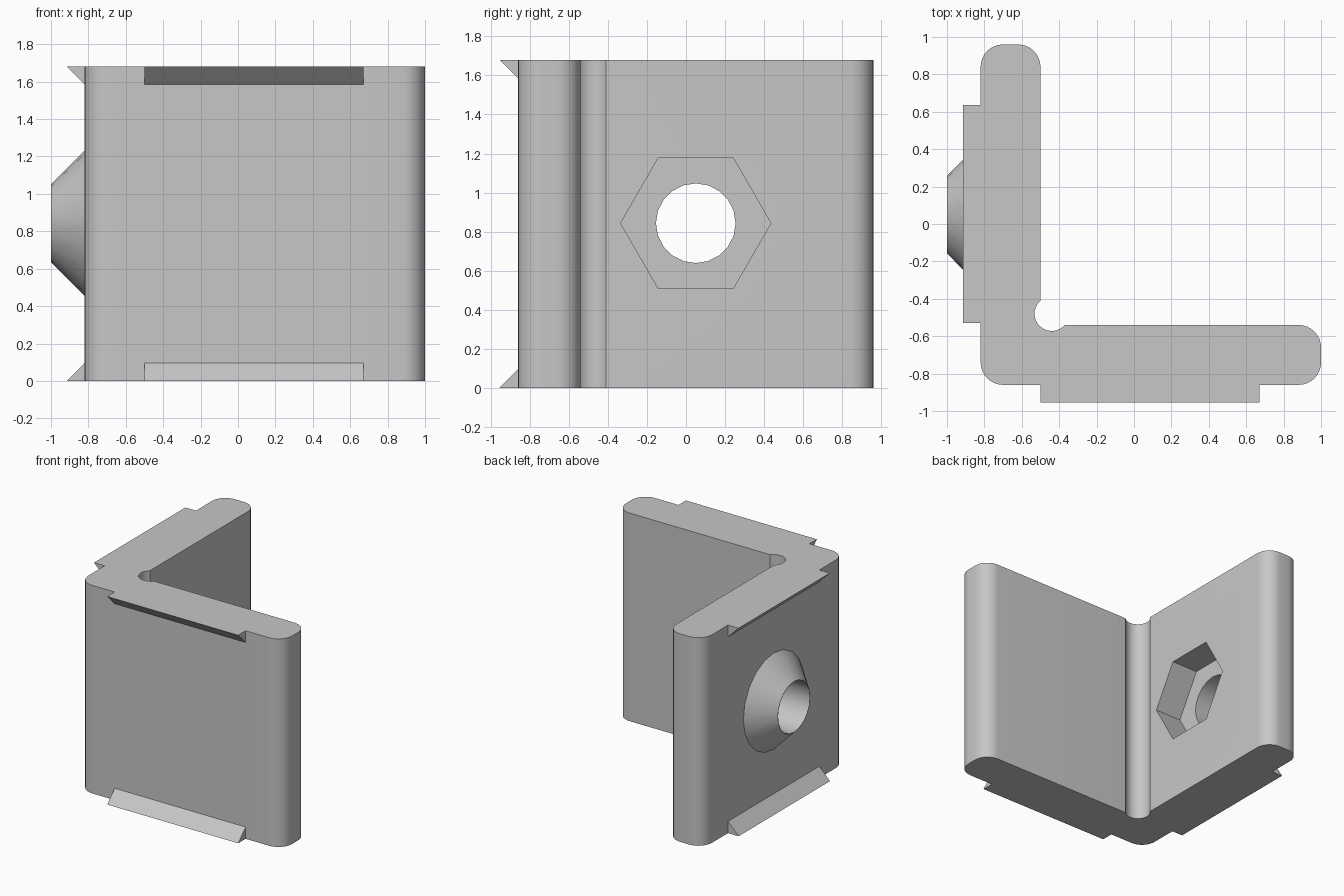
import bpy, bmesh, math
from mathutils import Matrix, Vector

if "Cube" in bpy.data.objects:
    bpy.data.objects.remove(bpy.data.objects["Cube"], do_unlink=True)

H = 1.68                      # bracket height
XO, XI = -0.82, -0.5          # side wall, outer and inner
YO, YI = -0.86, -0.54         # front wall, outer and inner
HOLE_Y, HOLE_Z = 0.05, 0.843  # axis of the boss and hole
LIP = 0.095

grey = bpy.data.materials.new("plain grey")
grey.use_nodes = True
grey.diffuse_color = (0.57, 0.57, 0.57, 1)
grey.node_tree.nodes["Principled BSDF"].inputs["Base Color"].default_value = grey.diffuse_color


def finish(name, bm):
    bmesh.ops.recalc_face_normals(bm, faces=bm.faces)
    mesh = bpy.data.meshes.new(name)
    bm.to_mesh(mesh)
    bm.free()
    mesh.materials.append(grey)
    obj = bpy.data.objects.new(name, mesh)
    bpy.context.collection.objects.link(obj)
    return obj


def extrude(name, points, offset):
    """Closed 3D outline swept along an offset."""
    bm = bmesh.new()
    face = bm.faces.new([bm.verts.new(p) for p in points])
    res = bmesh.ops.extrude_face_region(bm, geom=[face], use_keep_orig=True)
    bmesh.ops.translate(bm, vec=Vector(offset),
                        verts=[v for v in res["geom"] if isinstance(v, bmesh.types.BMVert)])
    return finish(name, bm)


def drum(name, x0, x1, r0, r1, sides, turn=0.0):
    """Cone or prism along x on the hole axis."""
    bm = bmesh.new()
    m = (Matrix.Translation(((x0 + x1) / 2, HOLE_Y, HOLE_Z))
         @ Matrix.Rotation(math.pi / 2, 4, 'Y') @ Matrix.Rotation(turn, 4, 'Z'))
    bmesh.ops.create_cone(bm, cap_ends=True, segments=sides, radius1=r0,
                          radius2=r1, depth=x1 - x0, matrix=m)
    return finish(name, bm)


def arc(cx, cy, r, a0, a1, steps):
    angles = [math.radians(a0 + (a1 - a0) * i / steps) for i in range(steps + 1)]
    return [(cx + r * math.cos(a), cy + r * math.sin(a), 0) for a in angles]


def combine(target, tool, operation):
    mod = target.modifiers.new(operation, 'BOOLEAN')
    mod.operation, mod.object, mod.solver = operation, tool, 'EXACT'
    bpy.context.view_layer.objects.active = target
    bpy.ops.object.modifier_apply(modifier=mod.name)
    bpy.data.objects.remove(tool, do_unlink=True)


# L-shaped body with rounded ends and a relief groove in the inner corner
R = 0.12
outline = (arc(XO + R, YO + R, R, 180, 270, 8)
           + arc(1 - R, YO + R, R, 270, 360, 8)
           + arc(1 - R, YI - R, R, 0, 90, 8)
           + arc(-0.44, -0.48, 0.092, -41, -229, 14)
           + arc(XI - R, 0.96 - R, R, 0, 90, 8)
           + arc(XO + R, 0.96 - R, R, 90, 180, 8))
bracket = extrude("corner_bracket", outline, (0, 0, H))

# Wedge lips along the top and bottom of both outer faces
for z, inward in ((0, 1), (H, -1)):
    section = [(-LIP, 0), (0.04, 0), (0.04, LIP), (0, LIP)]
    front = [(-0.5, YO + d, z + inward * h) for d, h in section]
    side = [(XO + d, -0.53, z + inward * h) for d, h in section]
    combine(bracket, extrude("front_lip", front, (1.17, 0, 0)), 'UNION')
    combine(bracket, extrude("side_lip", side, (0, 1.165, 0)), 'UNION')

# Tapered boss, hexagonal nut pocket and through hole
SLOPE = 0.05
combine(bracket, drum("boss", -1, XO + SLOPE, 0.207, 0.39 + SLOPE, 20), 'UNION')
combine(bracket, drum("nut_pocket", XI - 0.23, XI + 0.2, 0.385, 0.385, 6), 'DIFFERENCE')
combine(bracket, drum("bolt_hole", -1.2, 0, 0.204, 0.204, 20), 'DIFFERENCE')

bpy.ops.object.select_all(action='DESELECT')
bracket.select_set(True)
bpy.context.view_layer.objects.active = bracket
bpy.ops.object.shade_smooth_by_angle(angle=math.radians(30))
